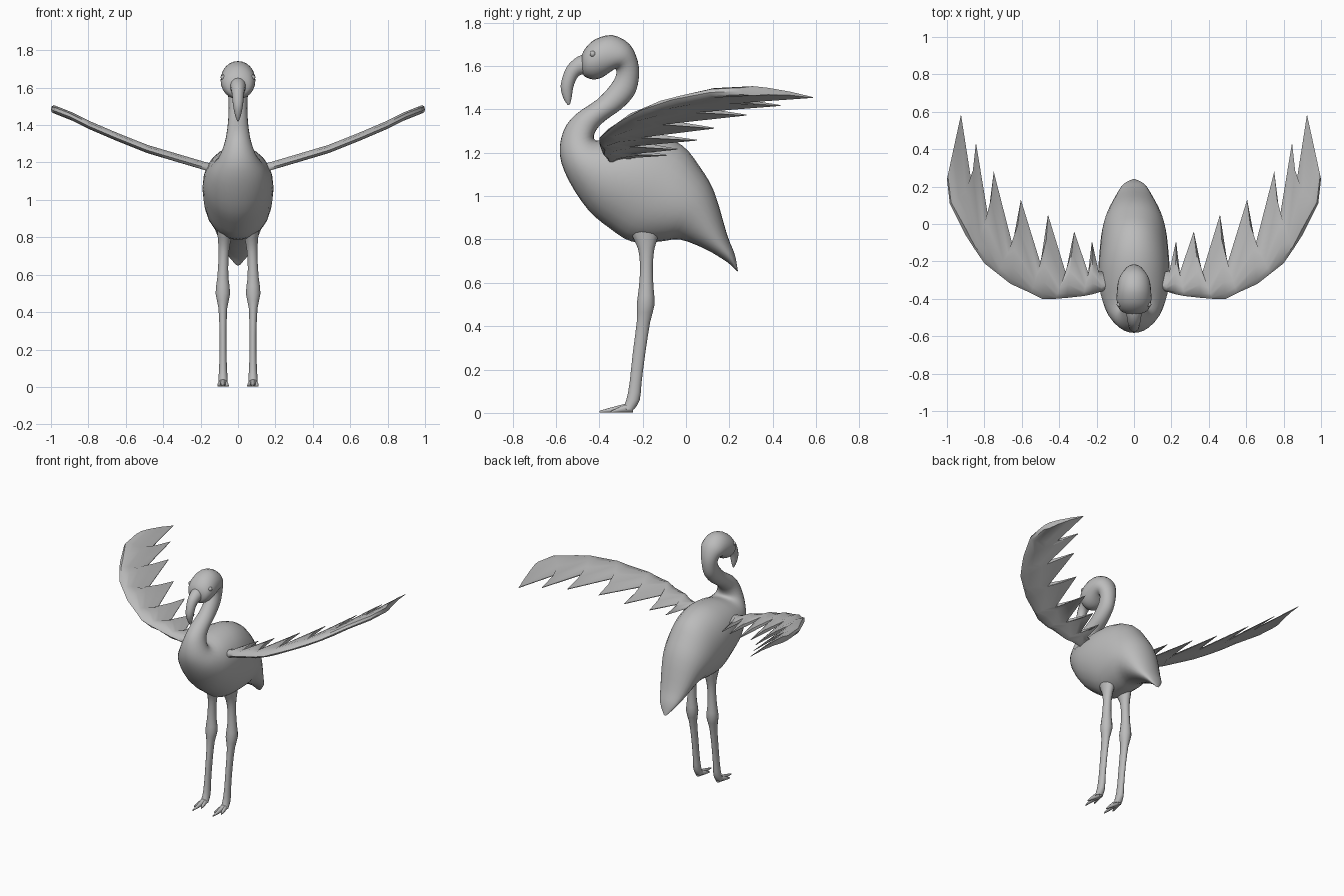
import bpy, bmesh, math
from mathutils import Vector

grey = bpy.data.materials.new("plain grey")
grey.diffuse_color = (0.5, 0.5, 0.5, 1)


def smooth_path(rows, n):
    """Catmull-Rom interpolation through rows of numbers."""
    out = []
    for i in range(len(rows) - 1):
        p0, p1 = rows[max(i - 1, 0)], rows[i]
        p2, p3 = rows[i + 1], rows[min(i + 2, len(rows) - 1)]
        for k in range(n):
            t = k / n
            out.append([0.5 * (2 * b + (c - a) * t + (2 * a - 5 * b + 4 * c - d) * t * t
                               + (3 * b - a - 3 * c + d) * t ** 3)
                        for a, b, c, d in zip(p0, p1, p2, p3)])
    out.append(list(rows[-1]))
    return out


def finish(ob, mirror, angle):
    ob.data.materials.append(grey)
    if mirror:
        ob.modifiers.new("mirror", "MIRROR")
    bpy.ops.object.select_all(action="DESELECT")
    ob.select_set(True)
    bpy.context.view_layer.objects.active = ob
    bpy.ops.object.shade_smooth_by_angle(angle=math.radians(angle))


def loft(name, rings, mirror=False, angle=50):
    """Skin closed rings of points and cap both ends."""
    bm = bmesh.new()
    vs = [[bm.verts.new(p) for p in r] for r in rings]
    n = len(vs[0])
    for a, b in zip(vs, vs[1:]):
        for i in range(n):
            j = (i + 1) % n
            bm.faces.new((a[i], a[j], b[j], b[i]))
    bm.faces.new(vs[0])
    bm.faces.new(vs[-1])
    bmesh.ops.recalc_face_normals(bm, faces=bm.faces)
    me = bpy.data.meshes.new(name)
    bm.to_mesh(me)
    bm.free()
    ob = bpy.data.objects.new(name, me)
    bpy.context.collection.objects.link(ob)
    finish(ob, mirror, angle)


def ellipses(rows, n=20, x=0):
    """Each row: upper point (y, z), lower point (y, z), half width."""
    rings = []
    for y1, z1, y2, z2, w in rows:
        c = Vector((x, (y1 + y2) / 2, (z1 + z2) / 2))
        h = Vector((0, (y1 - y2) / 2, (z1 - z2) / 2))
        rings.append([c + h * math.cos(a) + Vector((w * math.sin(a), 0, 0))
                      for a in (2 * math.pi * i / n for i in range(n))])
    return rings


# body from tail to chest, then neck and head
body = [(0.24, 0.65, 0.232, 0.657, 0.012), (0.225, 0.73, 0.19, 0.695, 0.06),
        (0.19, 0.82, 0.09, 0.755, 0.10), (0.13, 1.02, -0.03, 0.80, 0.145),
        (0.06, 1.14, -0.12, 0.79, 0.17), (-0.02, 1.235, -0.25, 0.79, 0.183),
        (-0.15, 1.285, -0.35, 0.85, 0.19), (-0.30, 1.28, -0.45, 0.935, 0.178),
        (-0.40, 1.255, -0.54, 1.07, 0.142), (-0.425, 1.27, -0.582, 1.19, 0.10)]
neck = [(-0.41, 1.31, -0.565, 1.30, 0.072), (-0.37, 1.35, -0.51, 1.375, 0.06),
        (-0.30, 1.40, -0.41, 1.445, 0.053), (-0.24, 1.465, -0.345, 1.515, 0.05),
        (-0.218, 1.54, -0.322, 1.56, 0.052), (-0.222, 1.62, -0.325, 1.585, 0.062)]
head = [(-0.26, 1.70, -0.345, 1.575, 0.083), (-0.34, 1.742, -0.39, 1.545, 0.092),
        (-0.42, 1.722, -0.43, 1.538, 0.09), (-0.465, 1.68, -0.465, 1.55, 0.07),
        (-0.482, 1.645, -0.478, 1.57, 0.035)]
loft("body_neck_head", ellipses(smooth_path(body + neck + head, 3), 24))

# hooked beak
beak = [(-0.45, 1.66, -0.45, 1.555, 0.045), (-0.50, 1.642, -0.483, 1.56, 0.04),
        (-0.55, 1.595, -0.505, 1.54, 0.033), (-0.578, 1.51, -0.52, 1.50, 0.027),
        (-0.565, 1.45, -0.527, 1.455, 0.016), (-0.545, 1.42, -0.535, 1.422, 0.004)]
loft("beak", ellipses(smooth_path(beak, 3), 14))

# eyes
for s in (-1, 1):
    bpy.ops.mesh.primitive_uv_sphere_add(segments=12, ring_count=8, radius=0.014,
                                         location=(s * 0.079, -0.43, 1.655))
    bpy.context.object.name = "eye"
    finish(bpy.context.object, False, 60)

# legs: height, front y, back y, centre x, half width
leg = [(0.93, -0.28, -0.12, 0.07, 0.05), (0.83, -0.255, -0.125, 0.07, 0.042),
       (0.76, -0.222, -0.145, 0.074, 0.032), (0.68, -0.212, -0.153, 0.078, 0.027),
       (0.58, -0.217, -0.15, 0.081, 0.031), (0.50, -0.227, -0.145, 0.081, 0.04),
       (0.42, -0.227, -0.165, 0.081, 0.024), (0.28, -0.245, -0.187, 0.08, 0.019),
       (0.14, -0.26, -0.205, 0.08, 0.02), (0.06, -0.275, -0.213, 0.08, 0.024),
       (0.015, -0.295, -0.24, 0.08, 0.026)]
rings = []
for z, f, b, x, w in smooth_path(leg, 2):
    rings.append([Vector((x + w * math.sin(a), (f + b) / 2 + (b - f) / 2 * math.cos(a), z))
                  for a in (2 * math.pi * i / 14 for i in range(14))])
loft("leg", rings, True)

# three toes on each foot
for dx, tip in ((-0.028, -0.345), (0, -0.40), (0.028, -0.345)):
    rings = []
    for t, w, h in ((0, 0.018, 0.05), (0.35, 0.015, 0.036), (0.7, 0.011, 0.022), (1, 0.003, 0.008)):
        c = Vector((0.08 + dx * t, -0.245 + (tip + 0.245) * t, h / 2 + 0.001))
        rings.append([c + Vector((w * math.sin(a), 0, h / 2 * math.cos(a)))
                      for a in (2 * math.pi * i / 10 for i in range(10))])
    loft("toe", rings, True)

# wing: leading edge (x, y) and trailing edge (x, y), feather tips alternating with notches
wing = [(0.12, -0.34, 0.12, -0.27), (0.17, -0.36, 0.19, -0.25), (0.22, -0.375, 0.225, -0.09),
        (0.27, -0.385, 0.245, -0.26), (0.36, -0.395, 0.32, -0.04), (0.42, -0.40, 0.365, -0.26),
        (0.49, -0.40, 0.46, 0.05), (0.55, -0.37, 0.50, -0.21), (0.66, -0.32, 0.605, 0.13),
        (0.73, -0.265, 0.65, -0.11), (0.80, -0.21, 0.75, 0.28), (0.855, -0.13, 0.78, 0.04),
        (0.90, -0.06, 0.845, 0.435), (0.985, 0.11, 0.865, 0.20), (1.0, 0.24, 0.925, 0.585)]
rise = [(0, 1.13), (0.165, 1.17), (0.3, 1.21), (0.485, 1.265), (0.66, 1.335),
        (0.8, 1.395), (0.9, 1.445), (1.01, 1.487)]


def wing_z(x):
    for (a, za), (b, zb) in zip(rise, rise[1:]):
        if x <= b:
            return za + (zb - za) * (x - a) / (b - a)
    return rise[-1][1]


section = ((0, 0), (0.06, 0.016), (0.2, 0.022), (0.4, 0.016), (0.7, 0.008), (1, 0.002))
rings = []
for lx, ly, tx, ty in wing:
    upper, lower = [], []
    for t, h in section:
        x, y = lx + (tx - lx) * t, ly + (ty - ly) * t
        z = wing_z(x) + 0.012 * math.sin(math.pi * t)
        upper.append(Vector((x, y, z + h)))
        lower.append(Vector((x, y, z - h)))
    rings.append(upper + lower[:0:-1])
loft("wing", rings, True, 40)
